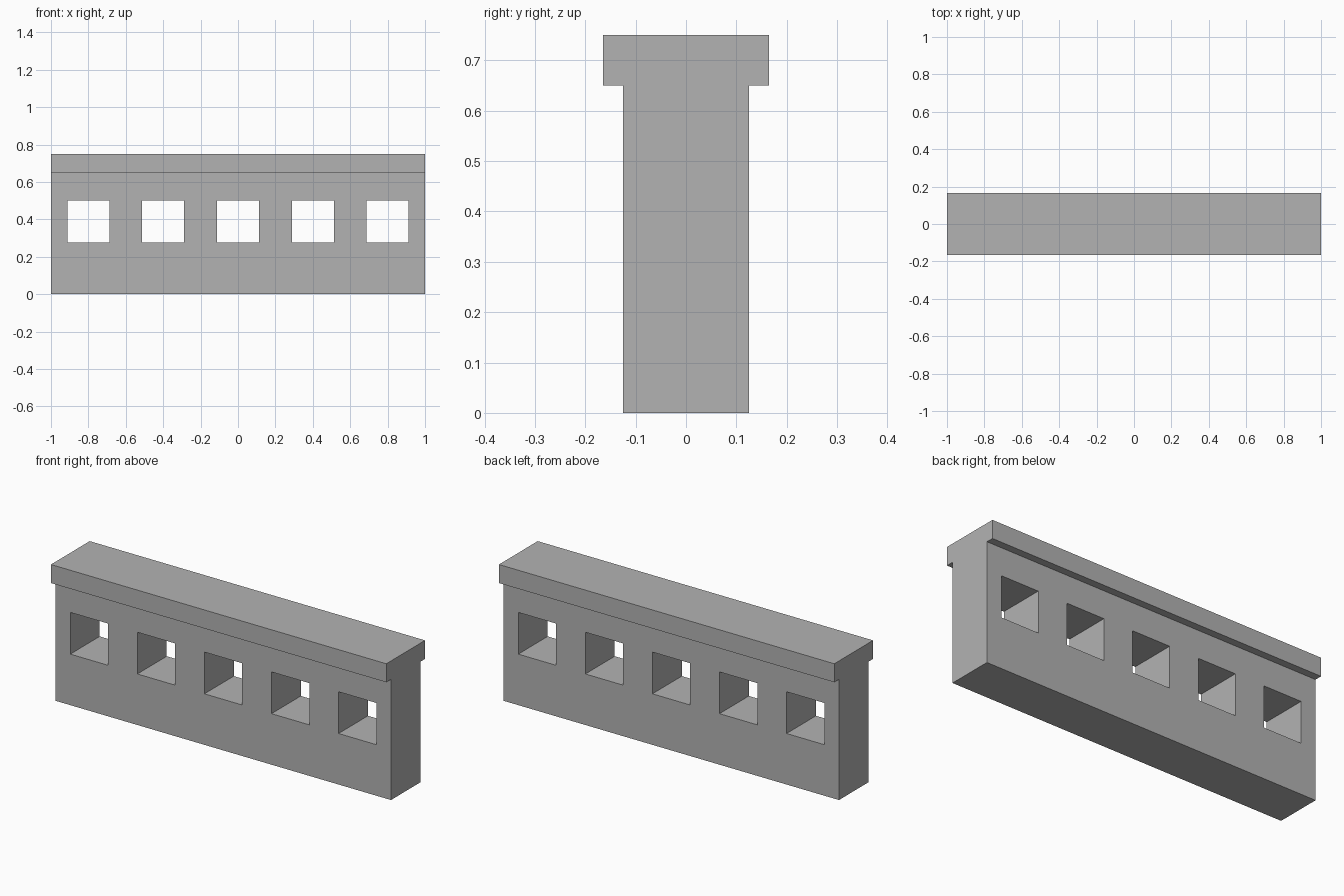
import bpy
import bmesh
from mathutils import Matrix, Vector

cube = bpy.data.objects.get("Cube")
if cube:
    bpy.data.objects.remove(cube, do_unlink=True)

HALF_LENGTH = 1.0
WALL_Y, CAP_Y = 0.125, 0.165
CAP_Z, TOP_Z = 0.65, 0.75
WINDOW_SIZE, WINDOW_Z, WINDOW_STEP = 0.225, 0.3875, 0.4


def make_material(name, rgb):
    mat = bpy.data.materials.new(name)
    mat.use_nodes = True
    color = (*rgb, 1.0)
    mat.diffuse_color = color
    mat.node_tree.nodes["Principled BSDF"].inputs["Base Color"].default_value = color
    return mat


def make_object(name, bm):
    bmesh.ops.recalc_face_normals(bm, faces=bm.faces)
    mesh = bpy.data.meshes.new(name)
    bm.to_mesh(mesh)
    bm.free()
    obj = bpy.data.objects.new(name, mesh)
    bpy.context.collection.objects.link(obj)
    return obj


# Wall with overhanging cap: one T-shaped profile extruded along x
half = [(WALL_Y, 0), (WALL_Y, CAP_Z), (CAP_Y, CAP_Z), (CAP_Y, TOP_Z)]
profile = half + [(-y, z) for y, z in reversed(half)]
bm = bmesh.new()
end = bm.faces.new([bm.verts.new((-HALF_LENGTH, y, z)) for y, z in profile])
swept = bmesh.ops.extrude_face_region(bm, geom=[end], use_keep_orig=True)
bmesh.ops.translate(bm, vec=Vector((2 * HALF_LENGTH, 0, 0)),
                    verts=[v for v in swept["geom"] if isinstance(v, bmesh.types.BMVert)])
wall = make_object("capped_wall", bm)
wall.data.materials.append(make_material("stone_grey", (0.45, 0.45, 0.45)))

# Row of square window openings cut right through
bm = bmesh.new()
for i in range(-2, 3):
    place = Matrix.Translation((i * WINDOW_STEP, 0, WINDOW_Z))
    size = Matrix.Diagonal((WINDOW_SIZE, 1, WINDOW_SIZE, 1))
    bmesh.ops.create_cube(bm, size=1, matrix=place @ size)
cutter = make_object("window_cutter", bm)
cutter.hide_render = True
cutter.hide_viewport = True
cutter.display_type = 'WIRE'

cut = wall.modifiers.new("window_openings", 'BOOLEAN')
cut.operation = 'DIFFERENCE'
cut.solver = 'EXACT'
cut.object = cutter

# Bake the openings into the wall and drop the cutter
bpy.context.view_layer.update()
evaluated = wall.evaluated_get(bpy.context.evaluated_depsgraph_get())
baked = bpy.data.meshes.new_from_object(evaluated)
wall.modifiers.clear()
wall.data = baked
baked.name = "capped_wall"
bpy.data.objects.remove(cutter, do_unlink=True)
